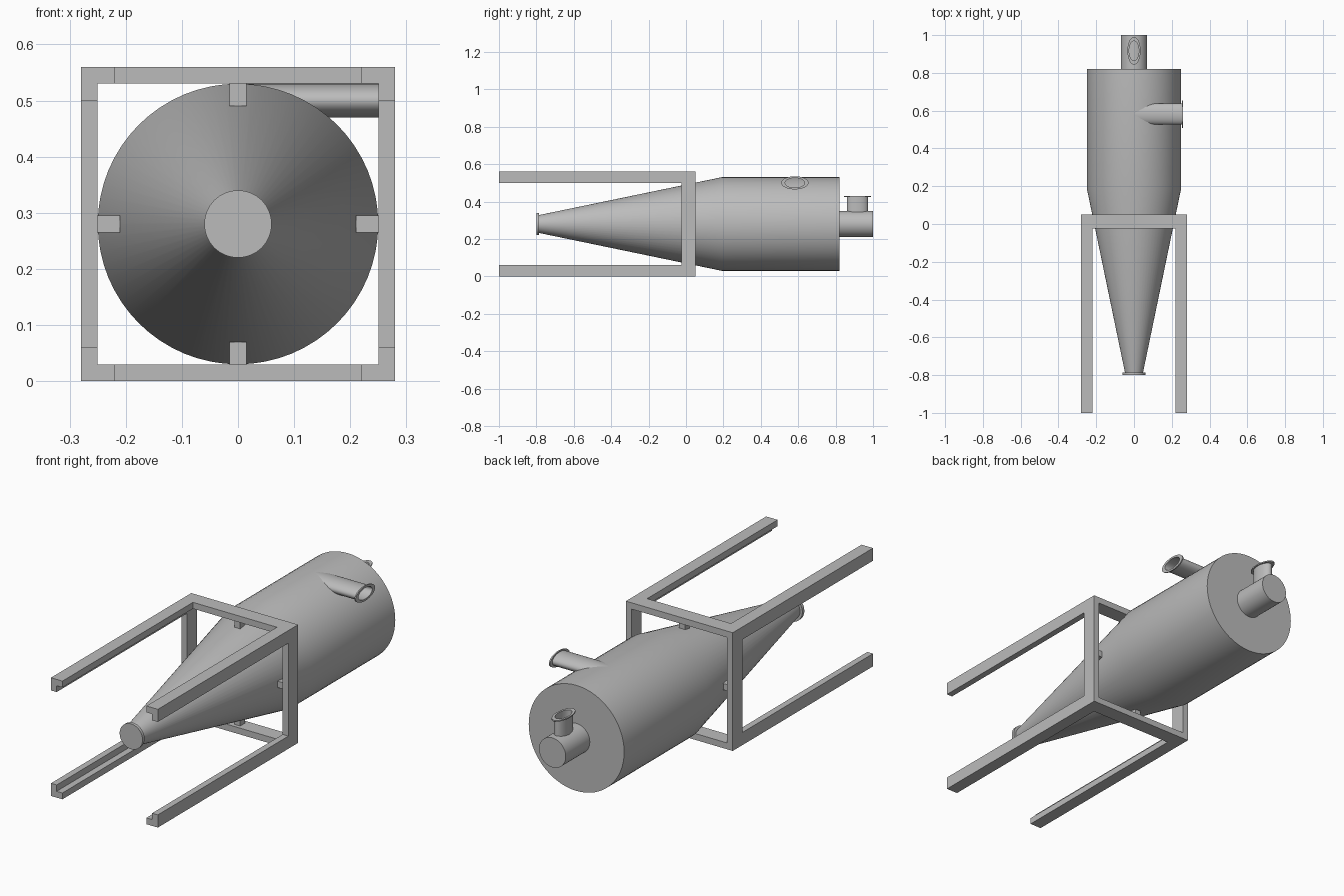
import bpy, bmesh, math
from mathutils import Vector

if "Cube" in bpy.data.objects:
    bpy.data.objects.remove(bpy.data.objects["Cube"])

steel = bpy.data.materials.new("plain grey steel")
steel.diffuse_color = (0.5, 0.5, 0.5, 1)
steel.use_nodes = True
steel.node_tree.nodes["Principled BSDF"].inputs["Base Color"].default_value = steel.diffuse_color
AX = 0.28  # height of the separator axis


def finish(name, bm, smooth=True):
    bmesh.ops.recalc_face_normals(bm, faces=bm.faces)
    me = bpy.data.meshes.new(name)
    bm.to_mesh(me)
    bm.free()
    me.materials.append(steel)
    ob = bpy.data.objects.new(name, me)
    bpy.context.collection.objects.link(ob)
    if smooth:
        bpy.context.view_layer.objects.active = ob
        ob.select_set(True)
        bpy.ops.object.shade_smooth_by_angle(angle=math.radians(30))
        ob.select_set(False)
    return ob


def loft(name, rings, origin, axis, u, v, n=64, cap=True, closed=False):
    """Rings of (distance along axis, radius u, radius v)."""
    origin, axis, u, v = map(Vector, (origin, axis, u, v))
    bm = bmesh.new()
    loops = []
    for d, ru, rv in rings:
        loops.append([bm.verts.new(origin + axis * d
                      + u * ru * math.cos(2 * math.pi * i / n)
                      + v * rv * math.sin(2 * math.pi * i / n)) for i in range(n)])
    pairs = list(zip(loops, loops[1:]))
    if closed:
        pairs.append((loops[-1], loops[0]))
    for a, b in pairs:
        for i in range(n):
            j = (i + 1) % n
            bm.faces.new((a[i], a[j], b[j], b[i]))
    if cap:
        bm.faces.new(loops[0])
        bm.faces.new(loops[-1])
    return finish(name, bm)


def box(name, lo, hi):
    bm = bmesh.new()
    bmesh.ops.create_cube(bm, size=1)
    for w in bm.verts:
        w.co = [lo[k] + (w.co[k] + 0.5) * (hi[k] - lo[k]) for k in range(3)]
    return finish(name, bm, False)


def flanged_pipe(name, origin, axis, u, v, length):
    """Hollow oval pipe with a thin flange at its mouth (long radius along u)."""
    loft(name, [(0, .056, .03), (length - .006, .056, .03), (length - .006, .073, .035),
                (length, .073, .035), (length, .052, .026), (0, .052, .026)],
         origin, axis, u, v, cap=False, closed=True)


Y, X, Z = (0, 1, 0), (1, 0, 0), (0, 0, 1)

# Separator body: cone, cylinder and bottom flange
loft("separator_body", [(-.785, .048, .048), (.19, .25, .25), (.82, .25, .25)],
     (0, 0, AX), Y, X, Z)
loft("discharge_flange", [(-.80, .06, .06), (-.785, .06, .06)], (0, 0, AX), Y, X, Z)

# Outlet chamber with its branch, and the tangential inlet
loft("outlet_chamber", [(.81, .07, .07), (1.0, .07, .07)], (0, 0, AX), Y, X, Z)
flanged_pipe("outlet_branch", (0, .917, .33), Z, Y, X, .10)
flanged_pipe("tangential_inlet", (.0, .582, .50), X, Y, Z, .26)

# Support ring
y0, y1 = -.023, .05
for s, side in ((-1, "left"), (1, "right")):
    a, b = sorted((s * .25, s * .28))
    box(f"ring_{side}_bar", (a, y0, 0), (b, y1, .56))
for z, side in ((0, "lower"), (.53, "upper")):
    box(f"ring_{side}_bar", (-.25, y0, z), (.25, y1, z + .03))

# Four angle-section legs
for sx, sn in ((-1, "left"), (1, "right")):
    for sz, zn in ((-1, "lower"), (1, "upper")):
        bm = bmesh.new()
        prof = [(.28, .28), (.22, .28), (.22, .25), (.25, .25), (.25, .22), (.28, .22)]
        f = bm.faces.new([bm.verts.new((sx * p, -1, AX + sz * q)) for p, q in prof])
        ext = bmesh.ops.extrude_face_region(bm, geom=[f], use_keep_orig=True)
        for w in ext["geom"]:
            if isinstance(w, bmesh.types.BMVert):
                w.co.y = y0
        finish(f"{zn}_{sn}_leg", bm, False)

# Tabs joining the ring to the cone
for i in range(4):
    c, s = round(math.cos(i * math.pi / 2)), round(math.sin(i * math.pi / 2))
    mx, mz, hx, hz = .23 * c, AX + .23 * s, .02 if c else .015, .02 if s else .015
    box(f"support_tab_{i + 1}", (mx - hx, -.005, mz - hz), (mx + hx, .03, mz + hz))
